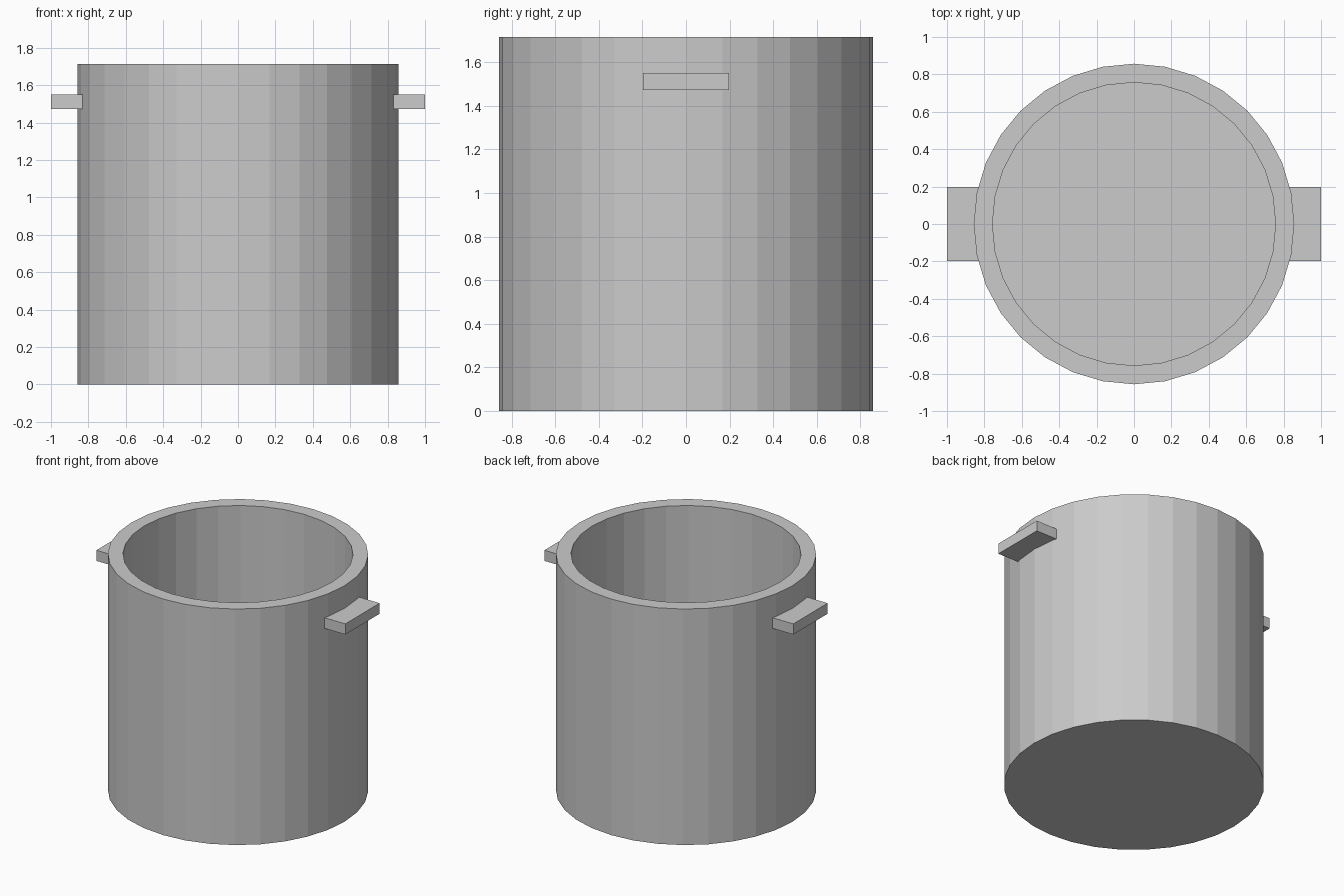
import bpy, bmesh
from math import cos, sin, tau

if "Cube" in bpy.data.objects:
    bpy.data.objects.remove(bpy.data.objects["Cube"])

SIDES = 32
R_OUT, R_IN = 0.857, 0.757
HEIGHT, FLOOR = 1.714, 0.10


def finish(name, bm):
    bmesh.ops.recalc_face_normals(bm, faces=bm.faces)
    mesh = bpy.data.meshes.new(name)
    bm.to_mesh(mesh)
    bm.free()
    obj = bpy.data.objects.new(name, mesh)
    bpy.context.collection.objects.link(obj)
    return obj


# Pot body: outer wall, rim, inner wall, closed by base and inner floor
bm = bmesh.new()
profile = [(R_OUT, 0), (R_OUT, HEIGHT), (R_IN, HEIGHT), (R_IN, FLOOR)]
rings = [[bm.verts.new((r * cos(tau * i / SIDES), r * sin(tau * i / SIDES), z))
          for i in range(SIDES)] for r, z in profile]
for a, b in zip(rings, rings[1:]):
    for i in range(SIDES):
        j = (i + 1) % SIDES
        bm.faces.new((a[i], a[j], b[j], b[i]))
bm.faces.new(rings[0])
bm.faces.new(rings[-1])
finish("pot_body", bm)

# Side handles: flat blocks set into the wall
for side, name in ((1, "right_handle"), (-1, "left_handle")):
    bm = bmesh.new()
    bmesh.ops.create_cube(bm, size=1)
    bmesh.ops.scale(bm, vec=(0.20, 0.394, 0.077), verts=bm.verts)
    bmesh.ops.translate(bm, vec=(side * 0.90, 0, 1.511), verts=bm.verts)
    finish(name, bm)
